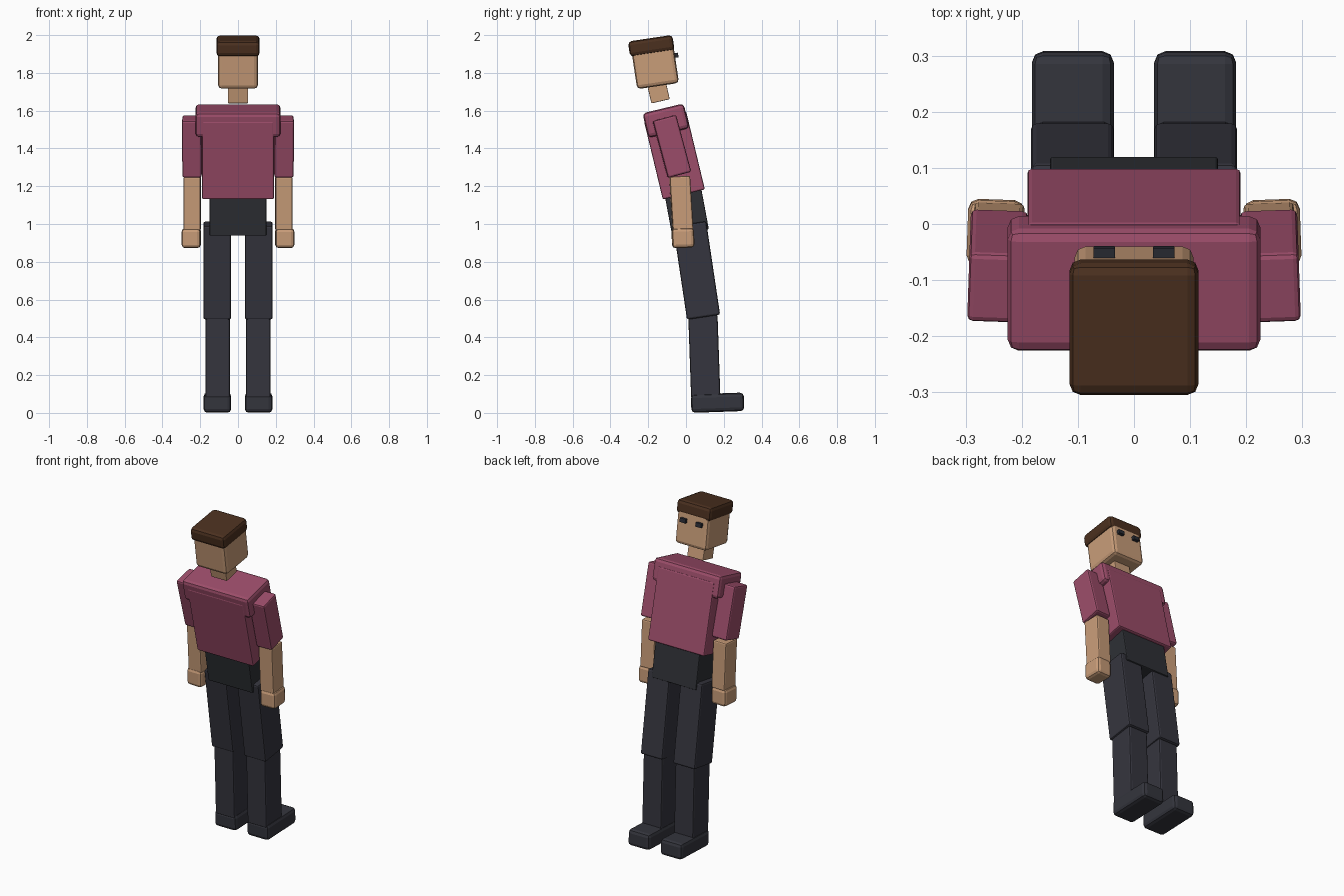
import bpy, math

if "Cube" in bpy.data.objects:
    bpy.data.objects.remove(bpy.data.objects["Cube"])


def srgb(r, g, b):
    f = lambda c: c / 12.92 if c <= 0.04045 else ((c + 0.055) / 1.055) ** 2.4
    return (f(r / 255), f(g / 255), f(b / 255), 1.0)


def material(name, rgb):
    m = bpy.data.materials.new(name)
    m.diffuse_color = srgb(*rgb)
    m.use_nodes = True
    m.node_tree.nodes["Principled BSDF"].inputs["Base Color"].default_value = m.diffuse_color
    return m


shirt = material("plum_shirt", (156, 77, 106))
skin = material("skin", (201, 157, 121))
brown = material("brown_hair", (75, 48, 31))
trousers = material("charcoal_trousers", (53, 53, 62))
waist = material("dark_waist", (46, 48, 53))
shoe = material("shoe_grey", (52, 53, 61))
eye_dark = material("eye_dark", (42, 44, 52))


def block(name, centre, size, tilt, mat, bevel=0.01, yaw=0):
    """Bevelled box leaning backwards by tilt degrees."""
    bpy.ops.mesh.primitive_cube_add(
        size=1, location=centre,
        rotation=(math.radians(tilt), 0, math.radians(yaw)))
    ob = bpy.context.object
    ob.name = name
    ob.scale = size
    bpy.ops.object.transform_apply(location=False, rotation=False, scale=True)
    ob.data.materials.append(mat)
    mod = ob.modifiers.new("soft_edges", "BEVEL")
    mod.width = bevel
    mod.segments = 2
    return ob


# Head, hair and neck
HEAD = (0, -0.164, 1.839)
TILT = 8.5
block("head", HEAD, (0.212, 0.224, 0.22), TILT, skin, 0.02)
block("hair", (0, -0.184, 1.943), (0.23, 0.238, 0.082), TILT, brown, 0.02)
block("neck", (0, -0.148, 1.708), (0.108, 0.1, 0.12), 13, skin, 0.004)

# Torso
block("shoulders", (0, -0.106, 1.547), (0.45, 0.224, 0.134), 13.5, shirt, 0.02)
block("torso", (0, -0.061, 1.363), (0.38, 0.229, 0.425), 13.5, shirt, 0.008)
block("pelvis", (0, 0.002, 1.073), (0.30, 0.197, 0.24), 10.5, waist, 0.006)

# Paired parts
for side, s in (("right", 1), ("left", -1)):
    # Eye placed on the tilted face
    a = math.radians(TILT)
    ly, lz = 0.117, 0.037
    block(side + "_eye",
          (s * 0.053, HEAD[1] + ly * math.cos(a) - lz * math.sin(a),
           HEAD[2] + ly * math.sin(a) + lz * math.cos(a)),
          (0.039, 0.026, 0.025), TILT, eye_dark, 0.002)

    # Arm
    block(side + "_upper_arm", (s * 0.243, -0.075, 1.411),
          (0.102, 0.127, 0.312), 15, shirt, 0.01, s * 2)
    block(side + "_forearm", (s * 0.242, -0.025, 1.11),
          (0.09, 0.108, 0.285), 3.5, skin, 0.008, s * 2)
    block(side + "_hand", (s * 0.247, -0.016, 0.926),
          (0.1, 0.117, 0.105), 2, skin, 0.018, s * 2)

    # Leg
    block(side + "_thigh", (s * 0.11, 0.056, 0.754),
          (0.147, 0.177, 0.5), 8.5, trousers, 0.01)
    block(side + "_shin", (s * 0.108, 0.097, 0.3),
          (0.13, 0.155, 0.44), 2, trousers, 0.01)
    block(side + "_shoe", (s * 0.109, 0.167, 0.054),
          (0.146, 0.28, 0.098), 2, shoe, 0.02)
